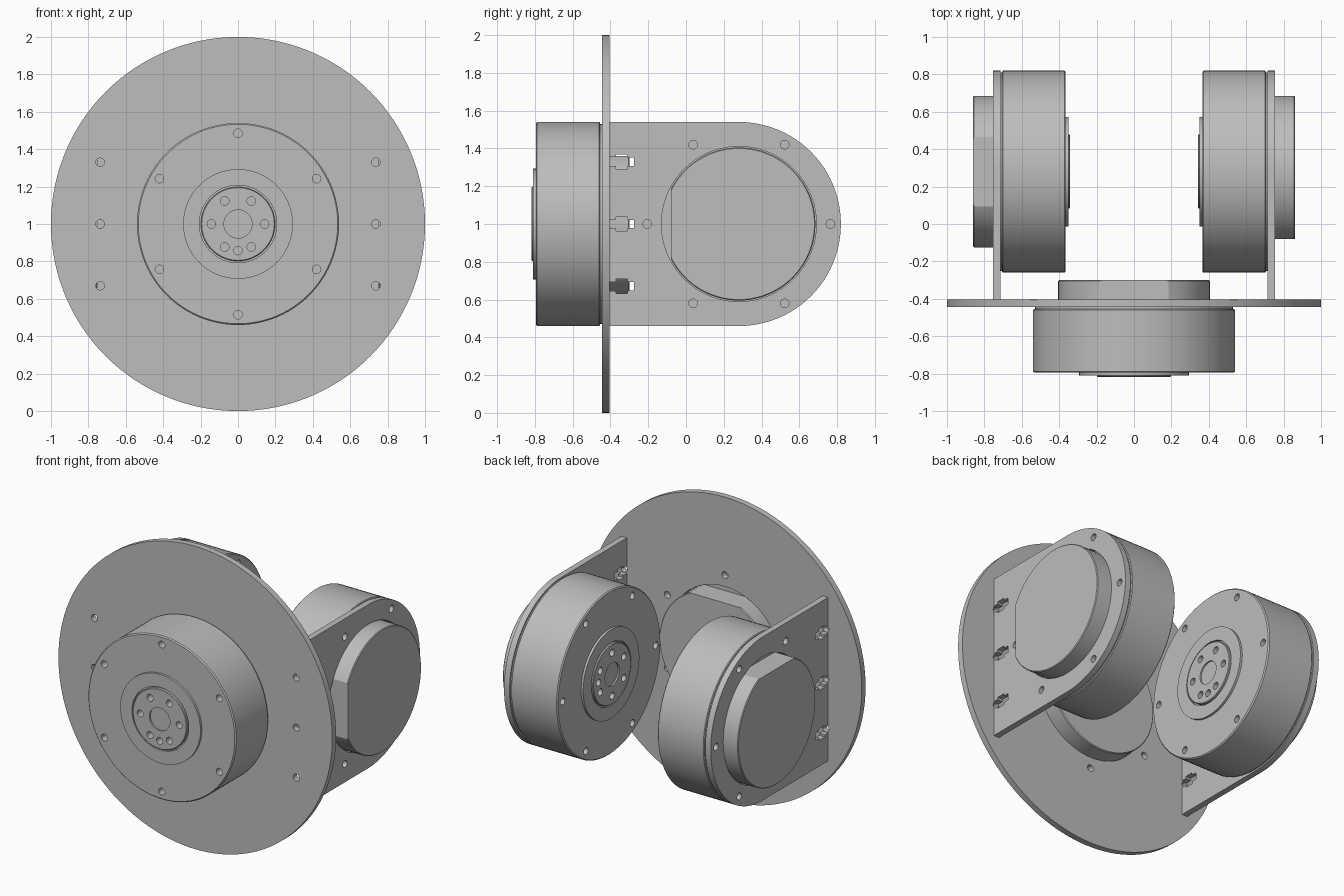
import bpy, bmesh
from math import sin, cos, pi, radians
from mathutils import Matrix, Vector

cube = bpy.data.objects.get("Cube")
if cube:
    bpy.data.objects.remove(cube)

grey = bpy.data.materials.new("light_grey")
grey.use_nodes = True
grey.diffuse_color = (0.51, 0.51, 0.51, 1)
grey.node_tree.nodes["Principled BSDF"].inputs["Base Color"].default_value = grey.diffuse_color


def frame(origin, axis, up):
    """Matrix taking local z to axis and local y to up."""
    d, f = Vector(axis), Vector(up)
    m = Matrix((f.cross(d), f, d)).transposed().to_4x4()
    m.translation = origin
    return m


def ring(r, n, phase=0.0, x=0.0, y=0.0):
    return [(x + r * cos(phase + 2 * pi * i / n), y + r * sin(phase + 2 * pi * i / n))
            for i in range(n)]


def prism(bm, outline, z0, z1):
    low = [bm.verts.new((x, y, z0)) for x, y in outline]
    high = [bm.verts.new((x, y, z1)) for x, y in outline]
    n = len(outline)
    bm.faces.new(low[::-1])
    bm.faces.new(high)
    for i in range(n):
        j = (i + 1) % n
        bm.faces.new((low[i], low[j], high[j], high[i]))


def lathe(bm, profile, n):
    """Closed solid from (radius, height) points, capped at both ends."""
    rows = [[bm.verts.new((x, y, z)) for x, y in ring(r, n)] for r, z in profile]
    bm.faces.new(rows[0][::-1])
    bm.faces.new(rows[-1])
    for a, b in zip(rows, rows[1:]):
        for i in range(n):
            j = (i + 1) % n
            bm.faces.new((a[i], a[j], b[j], b[i]))


def add_object(name, bm):
    bmesh.ops.recalc_face_normals(bm, faces=bm.faces)
    mesh = bpy.data.meshes.new(name)
    bm.to_mesh(mesh)
    bm.free()
    mesh.materials.append(grey)
    ob = bpy.data.objects.new(name, mesh)
    bpy.context.scene.collection.objects.link(ob)
    return ob


def part(name, bm, cuts, matrix):
    """Cut the (outline, z0, z1) prisms out of the solid and place it."""
    ob = add_object(name, bm)
    cbm = bmesh.new()
    for outline, z0, z1 in cuts:
        prism(cbm, outline, z0, z1)
    cutter = add_object("cutter", cbm)
    cutter.hide_render = True
    mod = ob.modifiers.new("holes", 'BOOLEAN')
    mod.operation, mod.solver, mod.object = 'DIFFERENCE', 'EXACT', cutter
    graph = bpy.context.evaluated_depsgraph_get()
    mesh = bpy.data.meshes.new_from_object(ob.evaluated_get(graph))
    ob.modifiers.clear()
    ob.data = mesh
    bpy.data.objects.remove(cutter)
    ob.matrix_world = matrix
    bpy.ops.object.select_all(action='DESELECT')
    ob.select_set(True)
    bpy.context.view_layer.objects.active = ob
    bpy.ops.object.shade_smooth_by_angle(angle=radians(25))


BOLT = 0.023


def bolt_holes(radius, phase, z0, z1):
    return [(ring(BOLT, 16, 0, x, y), z0, z1) for x, y in ring(radius, 6, phase)]


def motor(name, matrix, phase):
    # Housing with raised collar, groove and output hub
    bm = bmesh.new()
    lathe(bm, [(0.53, 0), (0.53, 0.01), (0.535, 0.01), (0.54, 0.015), (0.54, 0.343),
               (0.533, 0.35), (0.293, 0.35), (0.293, 0.365), (0.207, 0.365),
               (0.207, 0.352), (0.198, 0.352), (0.198, 0.368), (0.194, 0.372)], 96)
    cuts = bolt_holes(0.485, phase, 0.3, 0.4) + bolt_holes(0.142, 0, 0.32, 0.4)
    cuts.append((ring(BOLT, 16, 0, 0, -0.142), 0.32, 0.4))
    cuts.append((ring(0.075, 32), 0.362, 0.4))
    part(name + "_housing", bm, cuts, matrix)
    # Rear cover with one flat side
    bm = bmesh.new()
    lathe(bm, [(0.405, 0), (0.405, -0.14), (0.4, -0.145)], 96)
    flat = [(-0.5, 0.36), (0.5, 0.36), (0.5, 0.6), (-0.5, 0.6)]
    part(name + "_rear_cover", bm, [(flat, -0.3, 0.1)], matrix)


UP = (0, 0, 1)
front = frame((0, -0.445, 1), (0, -1, 0), UP)
motor("front_motor", front, pi / 2)
motor("left_motor", frame((0.715, 0.28, 1), (-1, 0, 0), (0, -1, 0)), pi / 2)
motor("right_motor", frame((-0.715, 0.28, 1), (1, 0, 0), UP), 0)

# Round front plate
SLOTS = (-0.33, 0, 0.33)
bm = bmesh.new()
prism(bm, ring(1, 128), -0.04, 0)
cuts = [(ring(0.41, 96), -0.1, 0.1)] + bolt_holes(0.485, pi / 2, -0.1, 0.1)
cuts += [(ring(BOLT, 16, 0, s * 0.737, z), -0.1, 0.1) for s in (-1, 1) for z in SLOTS]
part("front_plate", bm, cuts, front)

# Side brackets: rounded end, three nut slots along the straight edge
BASE = -0.685
slot = [(BASE, -0.024), (-0.65, -0.024), (-0.65, -0.038), (-0.59, -0.038),
        (-0.59, -0.022), (-0.555, -0.022)]
slot += [(x, -y) for x, y in reversed(slot)]
outline = [(0.54 * sin(pi * i / 48), -0.54 * cos(pi * i / 48)) for i in range(49)]
outline.append((BASE, 0.54))
for z in reversed(SLOTS):
    outline += [(x, z + y) for x, y in reversed(slot)]
outline.append((BASE, -0.54))
for side, s in (("left", 1), ("right", -1)):
    bm = bmesh.new()
    prism(bm, outline, -0.02, 0.02)
    cuts = [(ring(0.41, 96), -0.1, 0.1)] + bolt_holes(0.485, 0, -0.1, 0.1)
    part(side + "_bracket", bm, cuts, frame((s * 0.735, 0.28, 1), (1, 0, 0), UP))
